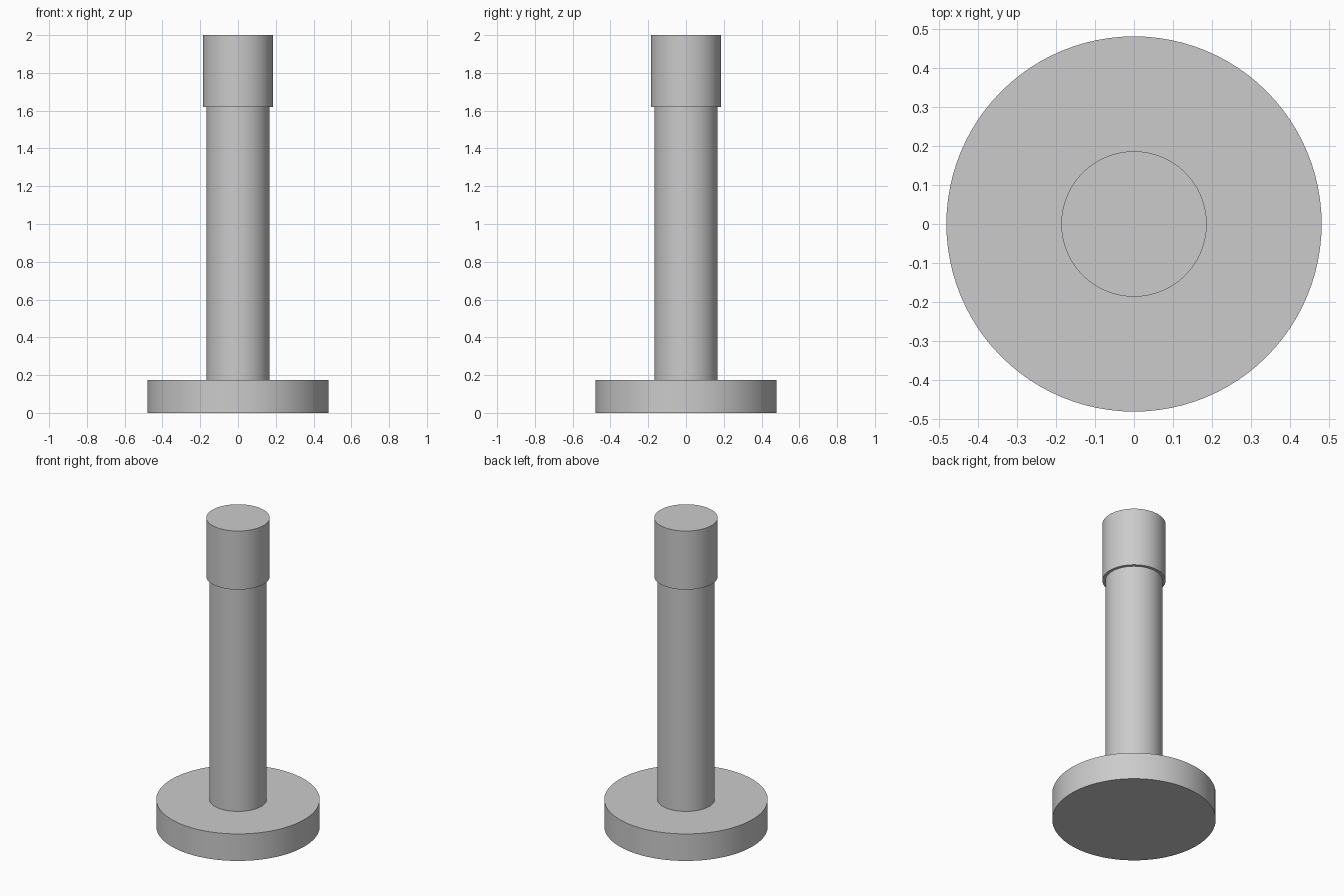
import bpy
import math

cube = bpy.data.objects.get("Cube")
if cube:
    bpy.data.objects.remove(cube, do_unlink=True)

# Single grey finish
GREY = (0.6, 0.6, 0.6, 1.0)
grey = bpy.data.materials.new("plain grey")
grey.use_nodes = True
grey.diffuse_color = GREY
grey.node_tree.nodes["Principled BSDF"].inputs["Base Color"].default_value = GREY


def disc(name, radius, bottom, top):
    """Upright closed cylinder between two heights."""
    bpy.ops.mesh.primitive_cylinder_add(
        vertices=96, radius=radius, depth=top - bottom,
        location=(0, 0, (bottom + top) / 2))
    obj = bpy.context.object
    obj.name = name
    obj.data.materials.append(grey)
    bpy.ops.object.shade_smooth_by_angle(angle=math.radians(30))
    return obj


# Round foot, slim shaft and slightly wider cap
disc("base", 0.48, 0, 0.175)
disc("shaft", 0.168, 0.175, 1.62)
disc("cap", 0.186, 1.62, 2)
